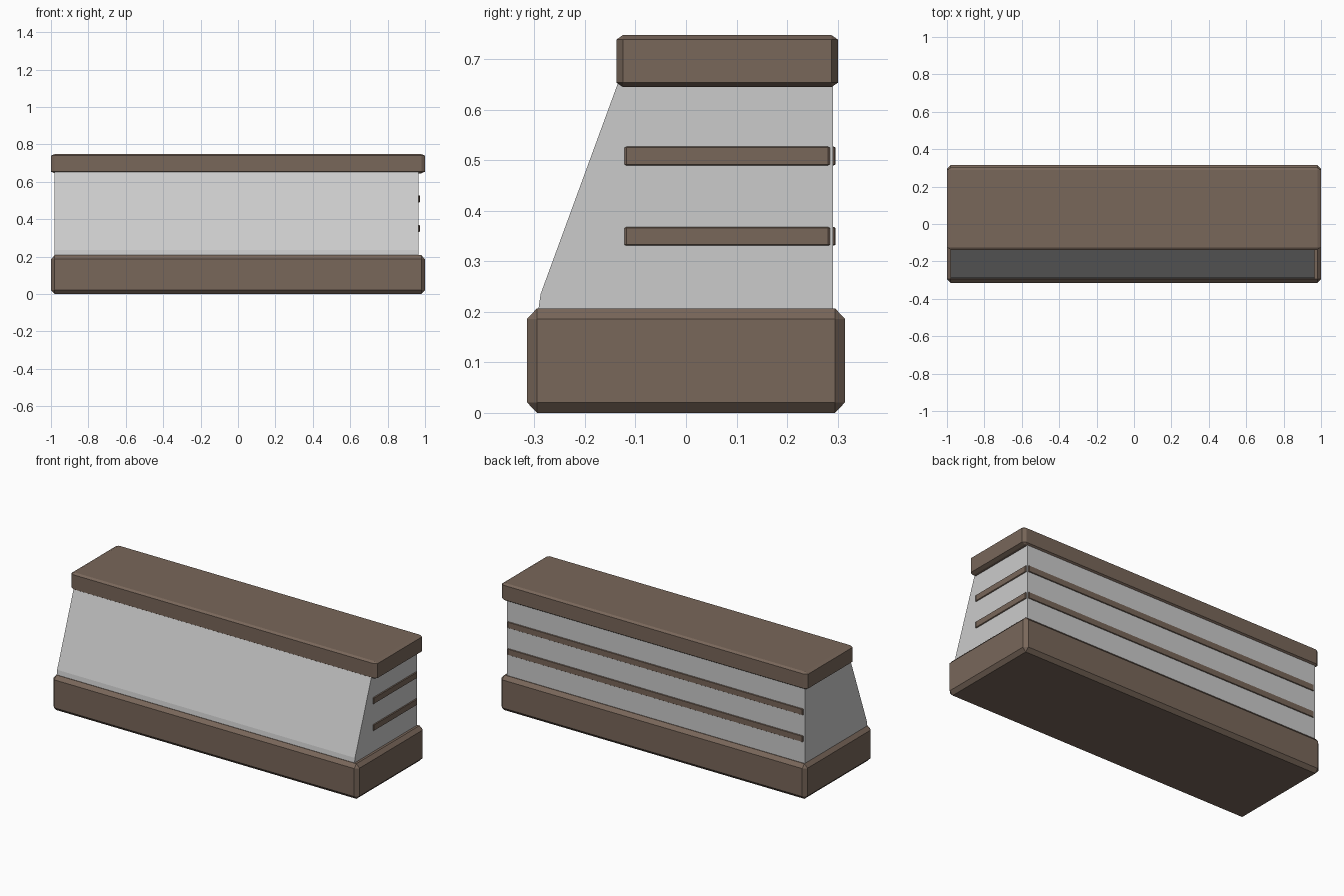
import bpy, bmesh
from mathutils import Vector

if "Cube" in bpy.data.objects:
    bpy.data.objects.remove(bpy.data.objects["Cube"])

brown = bpy.data.materials.new("brown_trim")
brown.diffuse_color = (0.19, 0.135, 0.102, 1)
brown.use_nodes = True
brown.node_tree.nodes["Principled BSDF"].inputs["Base Color"].default_value = brown.diffuse_color


def add_object(name, bm, material=None):
    bmesh.ops.recalc_face_normals(bm, faces=bm.faces)
    mesh = bpy.data.meshes.new(name)
    bm.to_mesh(mesh)
    bm.free()
    obj = bpy.data.objects.new(name, mesh)
    bpy.context.collection.objects.link(obj)
    if material:
        mesh.materials.append(material)
    return obj


def chamfered_box(name, low, high, cut):
    """Box between two corners; cut is the chamfer depth along x, y and z."""
    low, high, cut = Vector(low), Vector(high), Vector(cut)
    bm = bmesh.new()
    bmesh.ops.create_cube(bm, size=1)
    # Bevel in a space where the chamfer is 1 unit, then scale back
    for v in bm.verts:
        v.co = Vector([v.co[i] * (high[i] - low[i]) / cut[i] for i in range(3)])
    bmesh.ops.bevel(bm, geom=bm.edges[:], offset=1, segments=1,
                    affect='EDGES', profile=0.5)
    centre = (low + high) / 2
    for v in bm.verts:
        v.co = centre + Vector([v.co[i] * cut[i] for i in range(3)])
    return add_object(name, bm, material=brown)


# Base plinth and top slab
chamfered_box("base", (-1, -0.315, 0), (1, 0.315, 0.207), (0.02, 0.02, 0.021))
chamfered_box("counter_top", (-1, -0.138, 0.645), (1, 0.301, 0.748),
              (0.02, 0.013, 0.009))

# Body with sloping front, extruded along x
profile = [(-0.293, 0.2), (-0.288, 0.235), (-0.134, 0.655),
           (0.291, 0.655), (0.291, 0.2)]
bm = bmesh.new()
face = bm.faces.new([bm.verts.new((-0.98, y, z)) for y, z in profile])
side = bmesh.ops.extrude_face_region(bm, geom=[face])
bmesh.ops.translate(bm, vec=(1.946, 0, 0),
                    verts=[g for g in side["geom"] if isinstance(g, bmesh.types.BMVert)])
add_object("body", bm)

# Two rows of trim strips on the right end and the back
for row, z in (("lower", 0.331), ("upper", 0.49)):
    chamfered_box(f"{row}_end_strip", (0.955, -0.122, z), (0.972, 0.285, z + 0.037),
                  (0.003, 0.004, 0.002))
    chamfered_box(f"{row}_back_strip", (-0.97, 0.28, z), (0.96, 0.296, z + 0.037),
                  (0.004, 0.003, 0.002))
